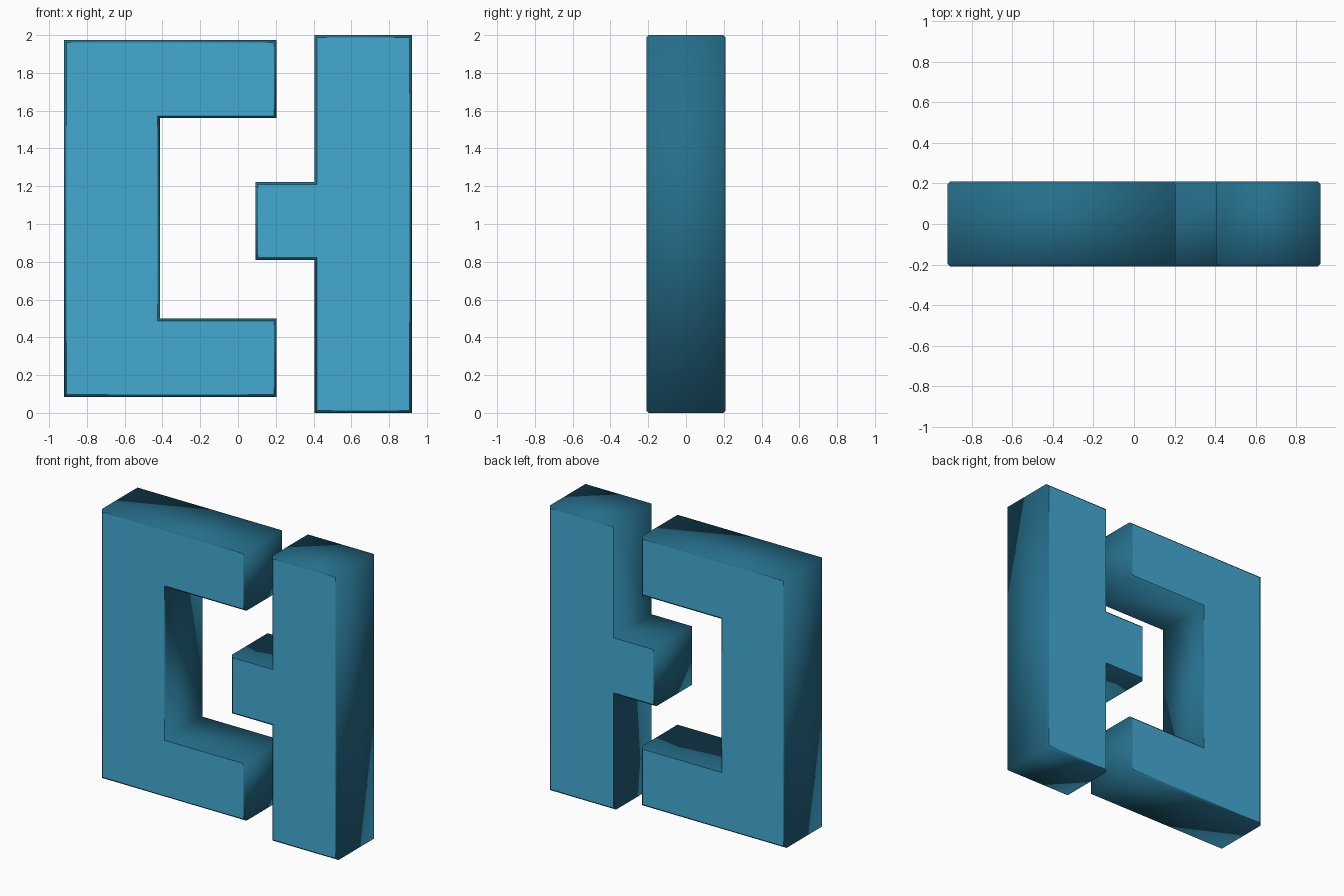
import bpy, bmesh
from mathutils import Vector

if "Cube" in bpy.data.objects:
    bpy.data.objects.remove(bpy.data.objects["Cube"])

DEPTH = 0.21    # half thickness
BEVEL = 0.013


def material(name, color):
    m = bpy.data.materials.new(name)
    m.diffuse_color = (*color, 1)
    m.use_nodes = True
    m.node_tree.nodes["Principled BSDF"].inputs["Base Color"].default_value = m.diffuse_color
    return m


FACE = material("bright_blue", (0.058, 0.40, 0.65))
SIDE = material("dark_blue", (0.019, 0.158, 0.262))


def inset(points, d):
    """Mitred inward offset of a counter-clockwise right-angled outline."""
    result = []
    for i, p in enumerate(points):
        a = (p - points[i - 1]).normalized()
        b = (points[(i + 1) % len(points)] - p).normalized()
        result.append(p + d * Vector((-a.y - b.y, a.x + b.x)))
    return result


def slab(name, outline):
    """Extrude an x-z outline along y with chamfered rims."""
    outer = [Vector(p) for p in outline]
    inner = inset(outer, BEVEL)
    bm = bmesh.new()
    rings = [[bm.verts.new((p.x, y, p.y)) for p in pts] for pts, y in (
        (inner, -DEPTH), (outer, -DEPTH + BEVEL),
        (outer, DEPTH - BEVEL), (inner, DEPTH))]
    # flat bright caps
    bm.faces.new(rings[0])
    bm.faces.new(rings[-1][::-1])
    # dark rounded-looking walls and chamfers
    n = len(outer)
    for r0, r1 in zip(rings, rings[1:]):
        for i in range(n):
            j = (i + 1) % n
            f = bm.faces.new((r0[j], r0[i], r1[i], r1[j]))
            f.material_index = 1
            f.smooth = True
    bmesh.ops.recalc_face_normals(bm, faces=bm.faces)
    mesh = bpy.data.meshes.new(name)
    bm.to_mesh(mesh)
    bm.free()
    mesh.materials.append(FACE)
    mesh.materials.append(SIDE)
    obj = bpy.data.objects.new(name, mesh)
    bpy.context.collection.objects.link(obj)


# left bracket, open towards the right
slab("left_bracket", [(-0.92, 0.085), (0.204, 0.085), (0.204, 0.5), (-0.413, 0.5),
                      (-0.413, 1.56), (0.204, 1.56), (0.204, 1.975), (-0.92, 1.975)])
# right post with a stub pointing into the bracket
slab("right_post", [(0.405, 0), (0.92, 0), (0.92, 2), (0.405, 2),
                    (0.405, 1.222), (0.092, 1.222), (0.092, 0.81), (0.405, 0.81)])
